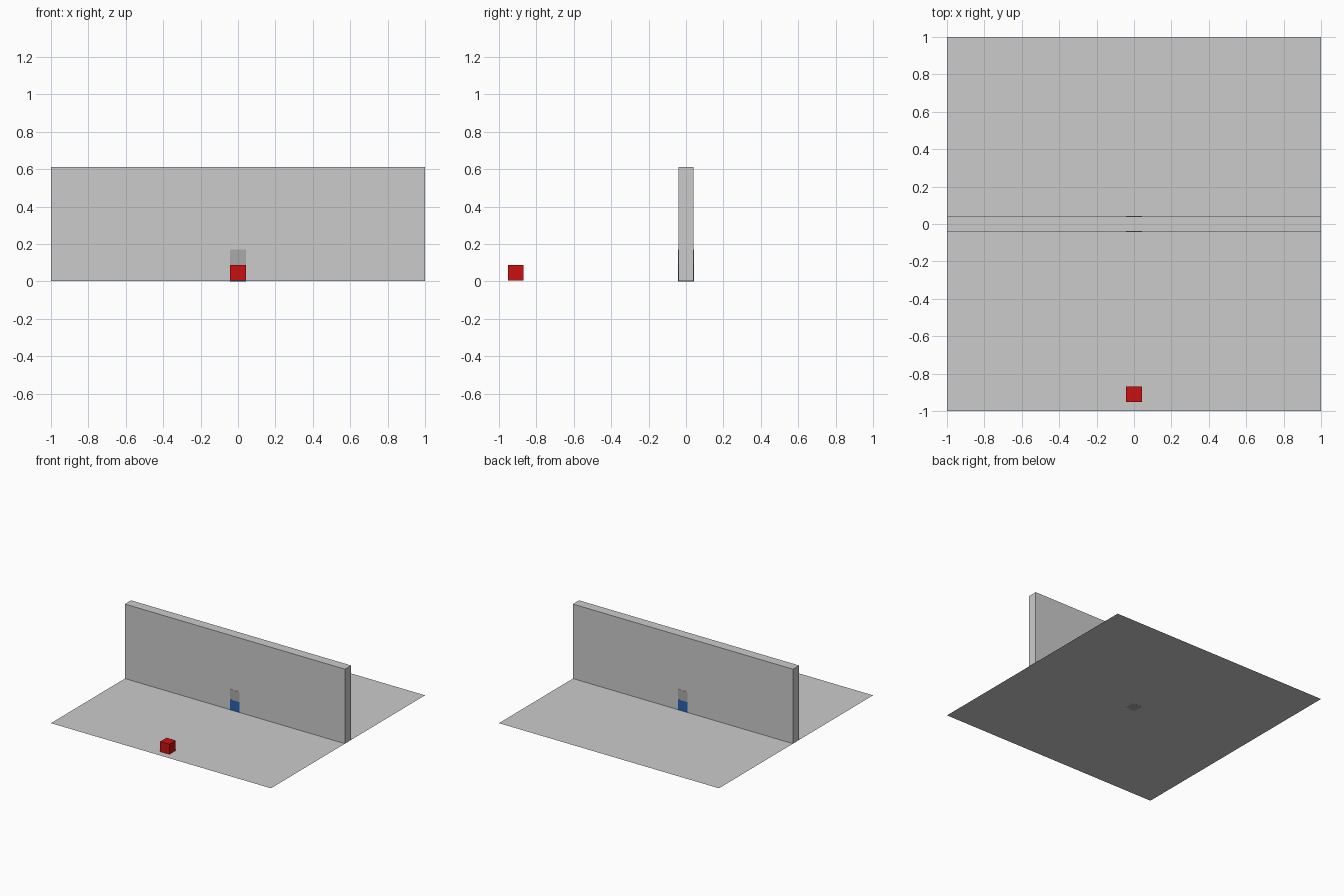
import bpy

if "Cube" in bpy.data.objects:
    bpy.data.objects.remove(bpy.data.objects["Cube"])


def material(name, rgb):
    m = bpy.data.materials.new(name)
    m.diffuse_color = (*rgb, 1)
    m.use_nodes = True
    m.node_tree.nodes["Principled BSDF"].inputs["Base Color"].default_value = m.diffuse_color
    return m


def box(name, size, base, mat=None):
    """Box whose bottom centre sits at base."""
    x, y, z = base
    bpy.ops.mesh.primitive_cube_add(size=1, location=(x, y, z + size[2] / 2))
    ob = bpy.context.object
    ob.name = name
    ob.scale = size
    bpy.ops.object.transform_apply(location=False, rotation=False, scale=True)
    if mat:
        ob.data.materials.append(mat)
    return ob


red = material("red", (0.6, 0.005, 0.005))
blue = material("blue", (0.02, 0.12, 0.45))
dark = material("dark_grey", (0.4, 0.4, 0.4))
U = 0.083  # edge of the small blocks

# Flat floor sheet
bpy.ops.mesh.primitive_plane_add(size=2, location=(0, 0, 0.0005))
bpy.context.object.name = "floor"

# Full-width wall across the middle
box("wall", (2, 0.08, 0.612), (0, 0, 0.0005))

# Small grey pillar set flush in the wall, its lower half a blue block
box("pillar", (U, U, 0.17), (0, 0, 0), dark)
box("blue_block", (U + 0.001, U + 0.001, U + 0.002), (0, 0, 0.001), blue)

# Loose red block near the front edge
box("red_block", (U, U, U), (0, -0.909, 0.004), red)
